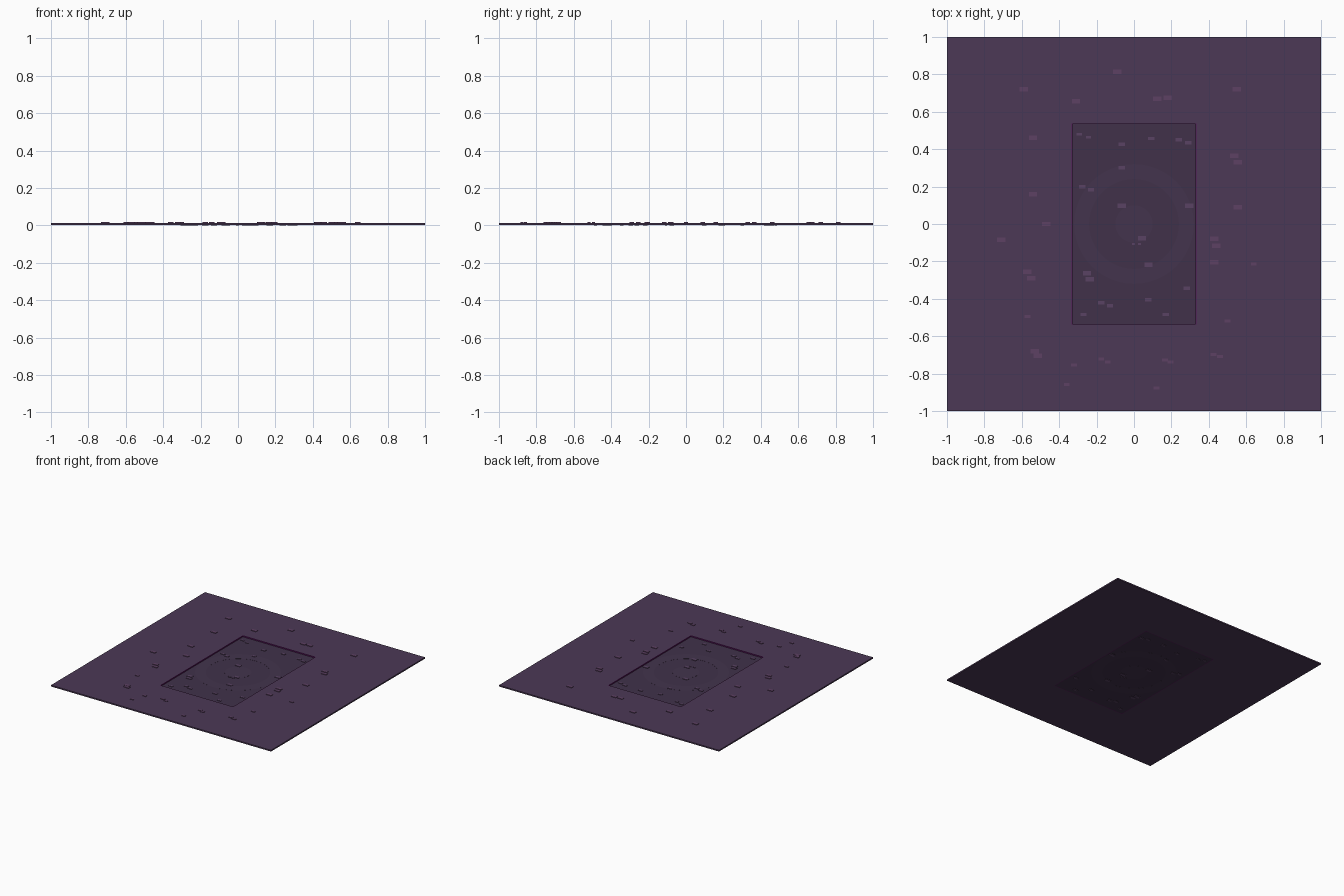
import bpy, bmesh, math
from mathutils import Matrix

if "Cube" in bpy.data.objects:
    bpy.data.objects.remove(bpy.data.objects["Cube"])


def material(name, rgb):
    m = bpy.data.materials.new(name)
    m.diffuse_color = (*rgb, 1)
    m.use_nodes = True
    m.node_tree.nodes["Principled BSDF"].inputs["Base Color"].default_value = m.diffuse_color
    return m


slab_mat = material("plum", (0.072, 0.040, 0.092))
floor_mat = material("dark_plum", (0.052, 0.031, 0.068))
ring_mat = material("ring_plum", (0.056, 0.034, 0.074))
wall_mat = material("magenta", (0.10, 0.008, 0.11))
chip_mat = material("mauve", (0.11, 0.052, 0.125))
chip_in_mat = material("grey_mauve", (0.10, 0.055, 0.125))


def finish(name, bm, mat):
    me = bpy.data.meshes.new(name)
    bmesh.ops.recalc_face_normals(bm, faces=bm.faces)
    bm.to_mesh(me)
    bm.free()
    me.materials.append(mat)
    ob = bpy.data.objects.new(name, me)
    bpy.context.collection.objects.link(ob)
    return ob


def add_box(bm, x0, x1, y0, y1, z0, z1):
    m = Matrix.Translation(((x0 + x1) / 2, (y0 + y1) / 2, (z0 + z1) / 2)) \
        @ Matrix.Diagonal((x1 - x0, y1 - y0, z1 - z0, 1))
    bmesh.ops.create_cube(bm, size=1, matrix=m)


def frame(name, ax, ay, bx, by, z0, z1, mat):
    """Rectangular plate (half sizes ax, ay) with a rectangular opening (bx, by)."""
    bm = bmesh.new()
    corners = [(-1, -1), (1, -1), (1, 1), (-1, 1)]
    loops = [[bm.verts.new((sx * w, sy * h, z)) for sx, sy in corners]
             for w, h, z in ((ax, ay, z0), (ax, ay, z1), (bx, by, z1), (bx, by, z0))]
    for k in range(4):
        a, b = loops[k], loops[(k + 1) % 4]
        for i in range(4):
            j = (i + 1) % 4
            bm.faces.new((a[i], a[j], b[j], b[i]))
    return finish(name, bm, mat)


def ring(name, r0, r1, z0, z1, mat, n=48):
    """Flat ring, or a disc when r0 is zero."""
    bm = bmesh.new()
    if r0 == 0:
        bmesh.ops.create_cone(bm, cap_ends=True, segments=n, radius1=r1, radius2=r1,
                              depth=z1 - z0, matrix=Matrix.Translation((0, 0, (z0 + z1) / 2)))
    else:
        prof = ((r0, z0), (r1, z0), (r1, z1), (r0, z1))
        cols = [[bm.verts.new((r * math.cos(t), r * math.sin(t), z)) for r, z in prof]
                for t in (2 * math.pi * i / n for i in range(n))]
        for i in range(n):
            a, b = cols[i], cols[(i + 1) % n]
            for k in range(4):
                bm.faces.new((a[k], b[k], b[(k + 1) % 4], a[(k + 1) % 4]))
    return finish(name, bm, mat)


def chips(name, groups, z0, z1, mat):
    bm = bmesh.new()
    for w, h, pts in groups:
        for x, y in pts:
            add_box(bm, x - w / 2, x + w / 2, y - h / 2, y + h / 2, z0, z1)
    return finish(name, bm, mat)


# Surrounding slab, opening lining and sunken floor
frame("ground_slab", 1, 1, 0.333, 0.538, 0.003, 0.014, slab_mat)
frame("opening_lining", 0.333, 0.538, 0.329, 0.534, 0.003, 0.014, wall_mat)
bm = bmesh.new()
add_box(bm, -0.329, 0.329, -0.534, 0.534, 0.003, 0.0045)
finish("sunken_floor", bm, floor_mat)

# Faint circular marking on the floor
ring("floor_outer_ring", 0.24, 0.32, 0.0027, 0.0049, ring_mat)
ring("floor_centre_disc", 0, 0.10, 0.0027, 0.0049, ring_mat)

# Chips scattered on the slab
chips("slab_chips", [
    (0.045, 0.024, [
        (-0.09, 0.815), (-0.59, 0.72), (-0.31, 0.655), (0.125, 0.67), (0.18, 0.675),
        (0.55, 0.72), (-0.54, 0.46), (-0.54, 0.16), (-0.47, 0.0), (-0.71, -0.085),
        (-0.57, -0.255), (-0.55, -0.29), (-0.53, -0.68), (-0.515, -0.705),
        (0.43, -0.205), (0.44, -0.115), (0.43, -0.08), (0.555, 0.09),
        (0.555, 0.33), (0.535, 0.365)]),
    (0.031, 0.016, [
        (-0.57, -0.495), (-0.32, -0.755), (-0.36, -0.857), (-0.175, -0.723),
        (-0.14, -0.737), (0.165, -0.727), (0.195, -0.739), (0.425, -0.697),
        (0.46, -0.708), (0.12, -0.876), (0.50, -0.518), (0.64, -0.215)]),
], 0.010, 0.018, chip_mat)

# Chips scattered on the sunken floor
chips("floor_chips", [
    (0.044, 0.024, [
        (-0.065, 0.097), (0.295, 0.097), (0.043, -0.077), (0.078, -0.217),
        (-0.252, -0.263), (-0.236, -0.295)]),
    (0.034, 0.018, [
        (-0.065, 0.427), (0.092, 0.457), (0.29, 0.435), (-0.065, 0.30),
        (-0.277, 0.20), (0.282, -0.343), (0.077, -0.405), (-0.175, -0.421),
        (-0.128, -0.437), (-0.27, -0.484), (0.17, -0.484), (0.24, 0.45),
        (-0.23, 0.184)]),
    (0.028, 0.014, [(-0.293, 0.48), (-0.243, 0.464)]),
    (0.016, 0.010, [(-0.002, -0.106), (0.03, -0.106)]),
], 0.0, 0.008, chip_in_mat)
